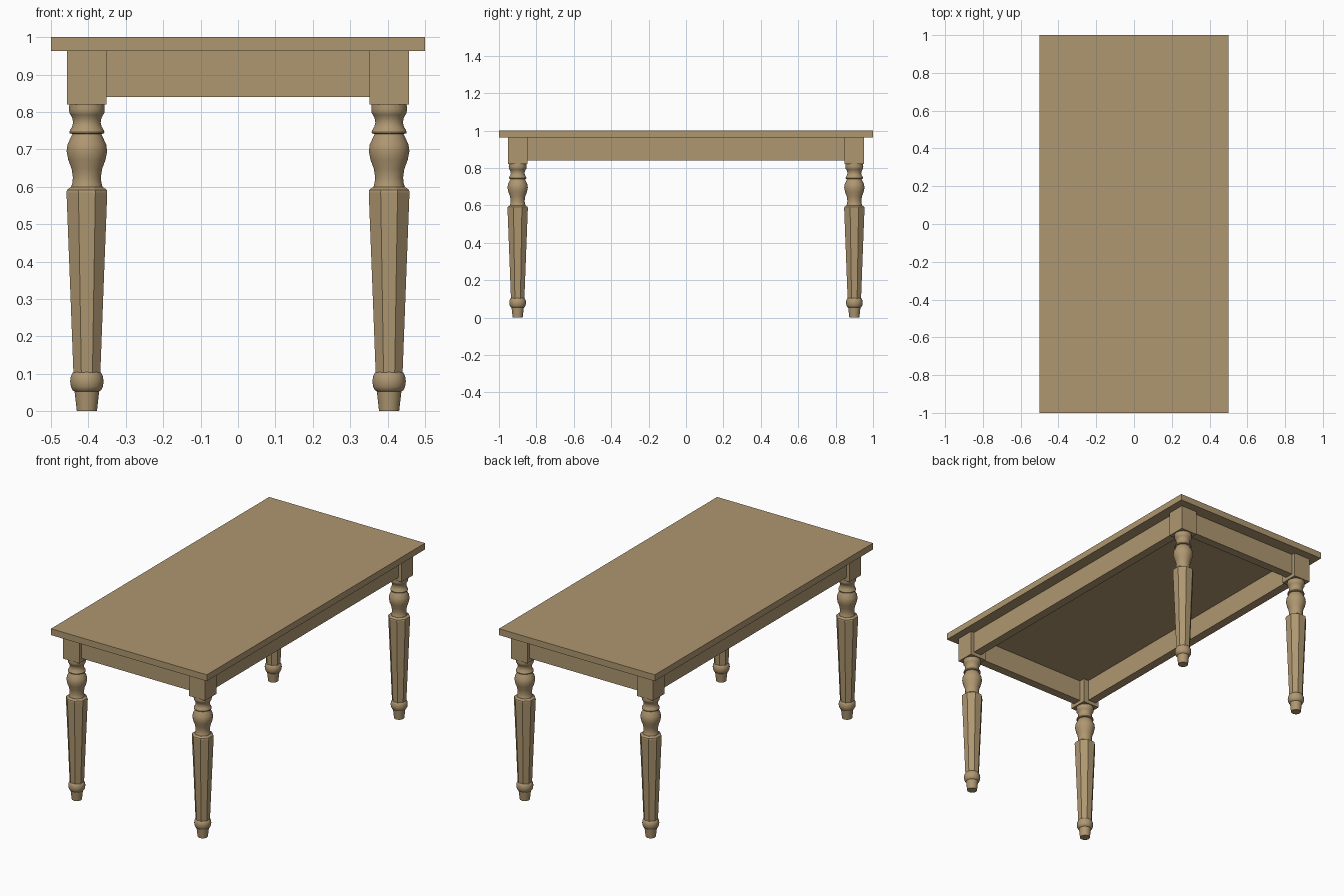
import bpy, bmesh, math

if "Cube" in bpy.data.objects:
    bpy.data.objects.remove(bpy.data.objects["Cube"])

wood = bpy.data.materials.new("warm oak")
wood.diffuse_color = (0.43, 0.31, 0.165, 1)
wood.use_nodes = True
wood.node_tree.nodes["Principled BSDF"].inputs["Base Color"].default_value = wood.diffuse_color


def finish(name, bm, smooth=False):
    bmesh.ops.recalc_face_normals(bm, faces=bm.faces)
    me = bpy.data.meshes.new(name)
    bm.to_mesh(me)
    bm.free()
    me.materials.append(wood)
    ob = bpy.data.objects.new(name, me)
    bpy.context.collection.objects.link(ob)
    if smooth:
        bpy.ops.object.select_all(action='DESELECT')
        ob.select_set(True)
        bpy.context.view_layer.objects.active = ob
        bpy.ops.object.shade_smooth_by_angle(angle=math.radians(35))
    return ob


def box(name, x0, x1, y0, y1, z0, z1):
    bm = bmesh.new()
    bmesh.ops.create_cube(bm, size=1)
    for v in bm.verts:
        v.co = ((x0 + x1) / 2 + v.co.x * (x1 - x0),
                (y0 + y1) / 2 + v.co.y * (y1 - y0),
                (z0 + z1) / 2 + v.co.z * (z1 - z0))
    return finish(name, bm)


def turned(name, profile, x, y, sides):
    """Closed solid of revolution; the profile gives (half width across, z)."""
    bm = bmesh.new()
    k = 1 / math.cos(math.pi / sides) if sides < 12 else 1
    rings = []
    for r, z in profile:
        rings.append([bm.verts.new((x + r * k * math.cos((i + .5) * math.tau / sides),
                                    y + r * k * math.sin((i + .5) * math.tau / sides), z))
                      for i in range(sides)])
    for a, b in zip(rings, rings[1:]):
        for i in range(sides):
            j = (i + 1) % sides
            bm.faces.new((a[i], a[j], b[j], b[i]))
    bm.faces.new(rings[0][::-1])
    bm.faces.new(rings[-1])
    return finish(name, bm, sides >= 12)


foot = [(.027, 0), (.033, .053), (.038, .056), (.043, .066), (.045, .08),
        (.043, .093), (.038, .103), (.034, .106)]
shaft = [(.036, .103), (.045, .34), (.0545, .585), (.053, .592), (.042, .6)]
vase = [(.043, .597), (.039, .61), (.0375, .625), (.041, .648), (.05, .672),
        (.0545, .695), (.052, .713), (.044, .73), (.039, .741), (.046, .743),
        (.047, .747), (.045, .752), (.04, .76), (.037, .772), (.039, .783),
        (.044, .793), (.047, .797), (.048, .808), (.047, .822)]

# Legs: square block, turned vase, eight-sided tapered shaft, round foot
LX, LY, H = .404, .9, .0525
for sx, side in ((-1, "left"), (1, "right")):
    for sy, end in ((-1, "front"), (1, "back")):
        n = f"{end}_{side}_leg"
        x, y = sx * LX, sy * LY
        box(n + "_block", x - H, x + H, y - H, y + H, .82, .964)
        turned(n + "_vase", vase, x, y, 32)
        turned(n + "_shaft", shaft, x, y, 8)
        turned(n + "_foot", foot, x, y, 32)

# Aprons between the blocks
for s, side, end in ((-1, "left", "front"), (1, "right", "back")):
    xa, xb = sorted((s * .385, s * .435))
    box(side + "_apron", xa, xb, -.86, .86, .84, .964)
    ya, yb = sorted((s * .88, s * .93))
    box(end + "_apron", -.37, .37, ya, yb, .84, .964)

# Table top
box("table_top", -.5, .5, -1, 1, .963, 1)
